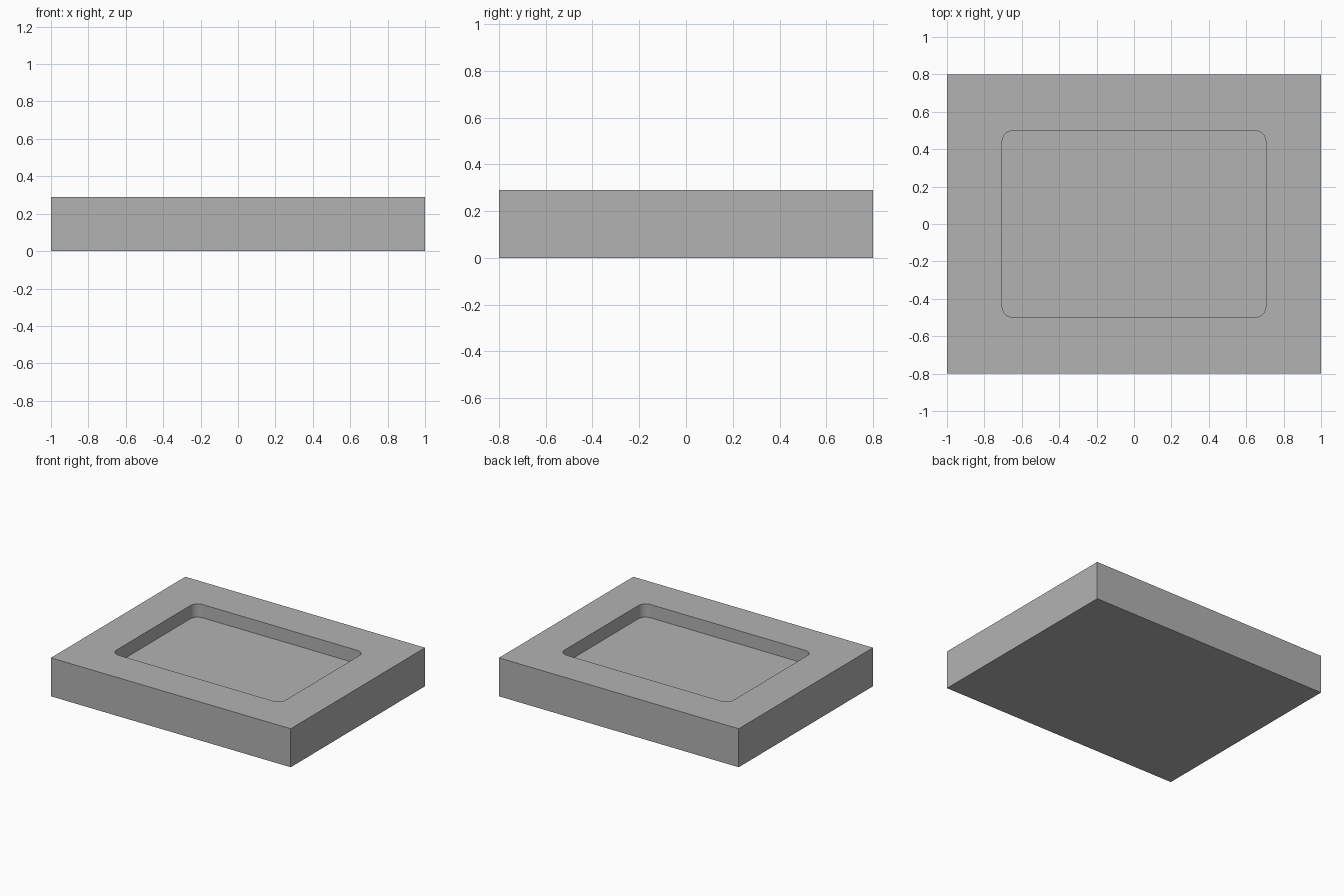
import bpy
import bmesh
from math import radians
from mathutils import Matrix, Vector

if "Cube" in bpy.data.objects:
    bpy.data.objects.remove(bpy.data.objects["Cube"], do_unlink=True)

WIDTH, DEPTH, HEIGHT = 2.0, 1.6, 0.29
POCKET_WIDTH, POCKET_DEPTH, POCKET_DROP = 1.41, 1.0, 0.1
CORNER_RADIUS = 0.06

grey = bpy.data.materials.new("plain grey")
grey.use_nodes = True
colour = (0.448, 0.448, 0.448, 1)
grey.diffuse_color = colour
grey.node_tree.nodes["Principled BSDF"].inputs["Base Color"].default_value = colour


def make_box(name, size, base_z, corner_radius=0):
    """Box standing at base_z, with optional rounded upright corners."""
    bm = bmesh.new()
    centre = Vector((0, 0, base_z + size[2] / 2))
    bmesh.ops.create_cube(bm, size=1, matrix=Matrix.LocRotScale(centre, None, Vector(size)))
    if corner_radius:
        upright = [e for e in bm.edges
                   if abs(e.verts[0].co.z - e.verts[1].co.z) > size[2] / 2]
        bmesh.ops.bevel(bm, geom=upright, offset=corner_radius, segments=8,
                        profile=0.5, affect='EDGES')
    mesh = bpy.data.meshes.new(name)
    bm.to_mesh(mesh)
    bm.free()
    mesh.materials.append(grey)
    obj = bpy.data.objects.new(name, mesh)
    bpy.context.collection.objects.link(obj)
    return obj


# Solid block and the rounded cutter for its shallow pocket
block = make_box("pocketed_block", (WIDTH, DEPTH, HEIGHT), 0)
cutter = make_box("pocket_cutter", (POCKET_WIDTH, POCKET_DEPTH, POCKET_DROP * 2),
                  HEIGHT - POCKET_DROP, CORNER_RADIUS)
cutter.hide_render = True

# Cut the pocket, then drop the cutter
cut = block.modifiers.new("pocket", 'BOOLEAN')
cut.operation = 'DIFFERENCE'
cut.solver = 'EXACT'
cut.object = cutter
bpy.ops.object.select_all(action='DESELECT')
block.select_set(True)
bpy.context.view_layer.objects.active = block
bpy.ops.object.modifier_apply(modifier=cut.name)
bpy.data.objects.remove(cutter, do_unlink=True)

# Smooth pocket corners, crisp edges elsewhere
bpy.ops.object.shade_smooth_by_angle(angle=radians(30))
